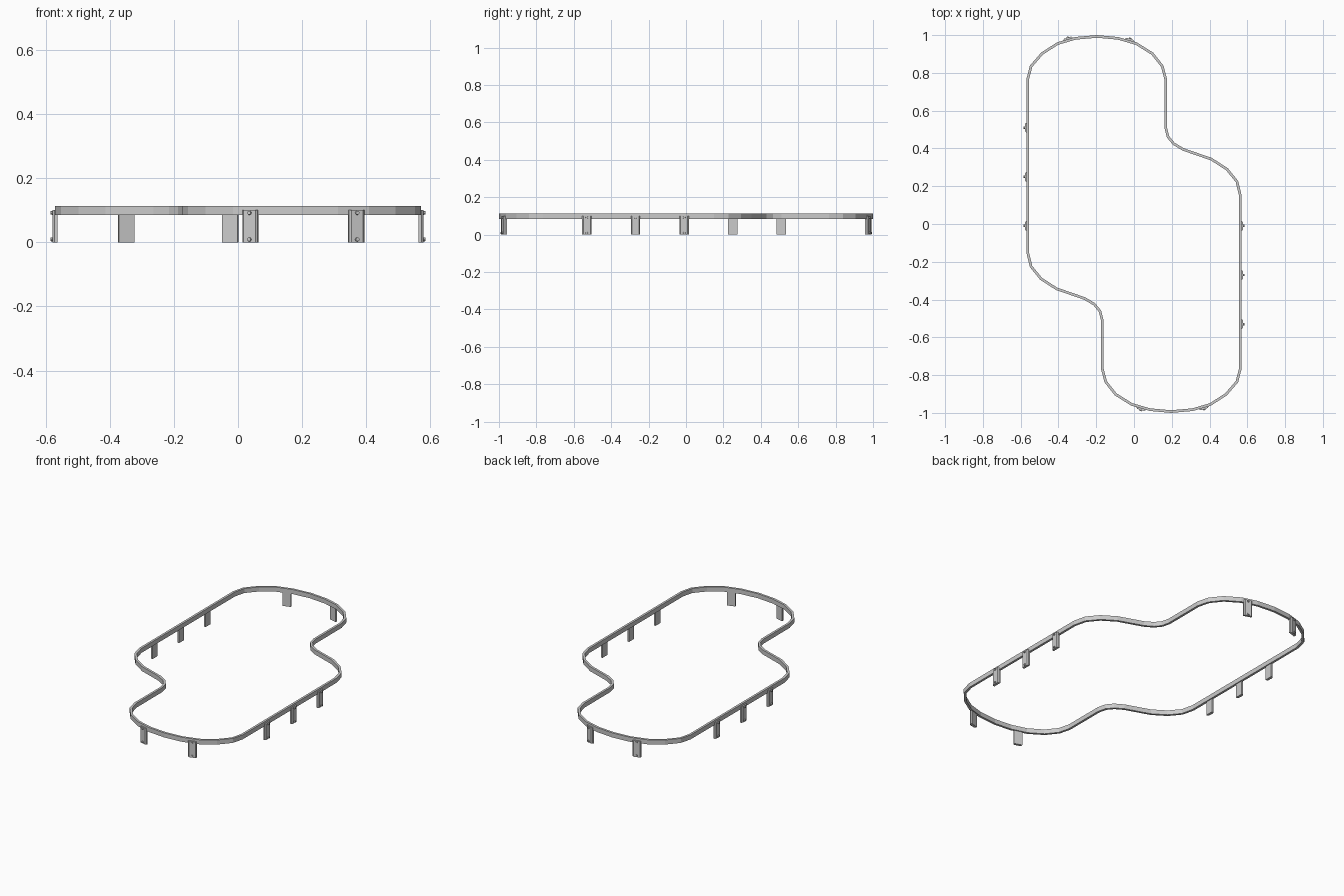
import bpy, bmesh, math
from mathutils import Vector, Matrix

if "Cube" in bpy.data.objects:
    bpy.data.objects.remove(bpy.data.objects["Cube"])

RAIL_T, RAIL_Z0, RAIL_Z1 = 0.014, 0.085, 0.113

# Half of the rail centreline, clockwise from the rear; the rest is a half turn
half = [(-0.487, 0.902), (-0.405, 0.955), (-0.31, 0.983), (-0.197, 0.993),
        (-0.085, 0.983), (0.012, 0.955), (0.097, 0.902), (0.15, 0.835),
        (0.168, 0.765), (0.168, 0.51), (0.18, 0.462), (0.21, 0.425),
        (0.26, 0.395), (0.41, 0.343), (0.492, 0.29), (0.545, 0.225),
        (0.563, 0.15), (0.563, -0.765), (0.545, -0.835)]
path = [Vector(p) for p in half] + [-Vector(p) for p in half]


def finish(bm, name):
    bmesh.ops.recalc_face_normals(bm, faces=bm.faces)
    mesh = bpy.data.meshes.new(name)
    bm.to_mesh(mesh)
    bm.free()
    obj = bpy.data.objects.new(name, mesh)
    bpy.context.collection.objects.link(obj)
    return obj


# Rail: rectangular section swept round the closed path with mitred corners
bm = bmesh.new()
rings = []
n = len(path)
for i, p in enumerate(path):
    a = (p - path[i - 1]).normalized()
    b = (path[(i + 1) % n] - p).normalized()
    t = (a + b).normalized()
    out = Vector((-t.y, t.x)) * (RAIL_T / 2 / max(t.dot(a), 0.5))
    rings.append([bm.verts.new(((p + out * s).x, (p + out * s).y, z))
                  for s, z in ((1, RAIL_Z0), (1, RAIL_Z1), (-1, RAIL_Z1), (-1, RAIL_Z0))])
for i in range(n):
    r, q = rings[i], rings[(i + 1) % n]
    for k in range(4):
        bm.faces.new((r[k], r[(k + 1) % 4], q[(k + 1) % 4], q[k]))
finish(bm, "rail")


# Leg: bevelled upright plate with a bolt head near each end (local x = outward)
def leg(name, x, y, angle):
    bm = bmesh.new()
    profile = [(-0.001, -0.025), (0.009, -0.025), (0.015, -0.019),
               (0.015, 0.019), (0.009, 0.025), (-0.001, 0.025)]
    face = bm.faces.new([bm.verts.new((u, v, 0)) for u, v in profile])
    ext = bmesh.ops.extrude_face_region(bm, geom=[face], use_keep_orig=True)
    bmesh.ops.translate(bm, vec=(0, 0, 0.1),
                        verts=[v for v in ext["geom"] if isinstance(v, bmesh.types.BMVert)])
    for z in (0.009, 0.092):
        bmesh.ops.create_cone(bm, cap_ends=True, segments=10, radius1=0.007,
                              radius2=0.006, depth=0.01,
                              matrix=Matrix.Translation((0.016, 0, z))
                              @ Matrix.Rotation(math.pi / 2, 4, 'Y'))
    obj = finish(bm, name)
    obj.location = (x, y, 0)
    obj.rotation_euler.z = math.radians(angle)


for i, y in enumerate((0.51, 0.25, -0.01)):
    leg(f"left_leg_{i + 1}", -0.563, y, 180)
    leg(f"right_leg_{i + 1}", 0.563, y - 0.52, 0)
leg("front_leg_1", 0.04, -0.970, -107)
leg("front_leg_2", 0.367, -0.966, -73)
leg("rear_leg_1", -0.347, 0.972, 107)
leg("rear_leg_2", -0.025, 0.966, 73)
